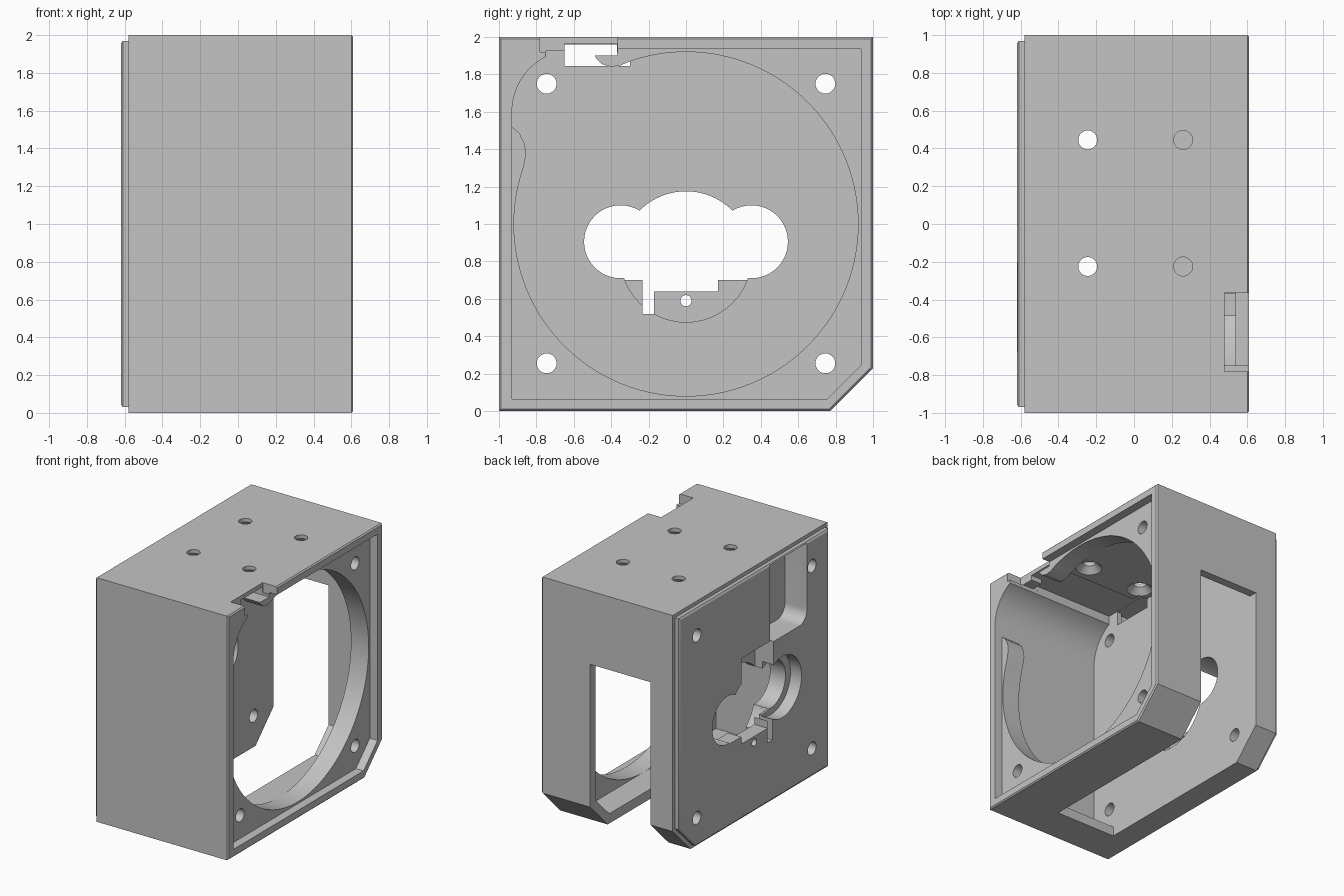
import bpy
import bmesh
from math import sin, cos, radians

cube = bpy.data.objects.get("Cube")
if cube:
    bpy.data.objects.remove(cube, do_unlink=True)

grey = bpy.data.materials.new("plain grey")
grey.use_nodes = True
grey.diffuse_color = (0.55, 0.55, 0.55, 1)
grey.node_tree.nodes["Principled BSDF"].inputs["Base Color"].default_value = (0.55, 0.55, 0.55, 1)


def loft(name, sections):
    """Closed solid through (x, [(y, z), ...]) sections."""
    bm = bmesh.new()
    rings = [[bm.verts.new((x, y, z)) for y, z in pts] for x, pts in sections]
    for a, b in zip(rings, rings[1:]):
        n = len(a)
        for i in range(n):
            bm.faces.new((a[i], a[(i + 1) % n], b[(i + 1) % n], b[i]))
    bm.faces.new(rings[0])
    bm.faces.new(rings[-1])
    bmesh.ops.recalc_face_normals(bm, faces=bm.faces)
    mesh = bpy.data.meshes.new(name)
    bm.to_mesh(mesh)
    bm.free()
    mesh.materials.append(grey)
    obj = bpy.data.objects.new(name, mesh)
    bpy.context.collection.objects.link(obj)
    return obj


def arc(cy, cz, r, a0, a1, n=24):
    angles = [radians(a0 + (a1 - a0) * i / n) for i in range(n + 1)]
    return [(cy + r * cos(a), cz + r * sin(a)) for a in angles]


def outline(d):
    """Square with one cut corner, inset by d."""
    c = 0.414 * d
    return [(-1 + d, d), (0.77 - c, d), (1 - d, 0.23 + c), (1 - d, 2 - d), (-1 + d, 2 - d)]


def cut(cutter):
    cutter.hide_render = True
    mod = housing.modifiers.new("cut", "BOOLEAN")
    mod.operation = "DIFFERENCE"
    mod.solver = "EXACT"
    mod.object = cutter
    bpy.context.view_layer.objects.active = housing
    bpy.ops.object.modifier_apply(modifier=mod.name)
    bpy.data.objects.remove(cutter, do_unlink=True)


def cut_prism(x0, x1, pts):
    cut(loft("cutter", [(x0, pts), (x1, pts)]))


def cut_box(x0, x1, y0, y1, z0, z1):
    cut_prism(x0, x1, [(y0, z0), (y1, z0), (y1, z1), (y0, z1)])


def cut_disc(x0, x1, y, z, r, n=48):
    cut_prism(x0, x1, arc(y, z, r, 0, 360, n)[:-1])


def cut_cone(x, y, z0, z1, r0, r1):
    bpy.ops.mesh.primitive_cone_add(vertices=32, radius1=r0, radius2=r1, depth=z1 - z0,
                                    location=(x, y, (z0 + z1) / 2))
    cut(bpy.context.object)


# Outer shell with the raised lip on one side
housing = loft("housing", [(-0.62, outline(0.045)), (-0.61, outline(0.03)),
                           (-0.58, outline(0.03)), (-0.58, outline(0)),
                           (0.6, outline(0)), (0.61, outline(0.01))])

# Inner chamber with a rounded corner and a cable channel in its ceiling
corner = arc(-0.6, 1.6, 0.33, 117, 180, 16)
cut_prism(-0.38, 0.38, [(-0.93, 0.08), (0.75, 0.08), (0.93, 0.26), (0.93, 1.92),
                        (-0.37, 1.92), (-0.37, 1.965), (-0.75, 1.965)] + corner)

# Recessed seat for the matching lip
cut_prism(0.54, 0.7, [(-0.93, 0.065), (0.755, 0.065), (0.935, 0.245), (0.935, 1.935),
                      (-0.75, 1.935)] + corner)

# Large round opening that widens into the rounded corner
cut_prism(0.3, 0.6, arc(0, 1, 0.92, -199, 109, 96)
          + [(-0.35, 1.848), (-0.4, 1.84), (-0.45, 1.855), (-0.48, 1.885), (-0.5, 1.925),
             (-0.75, 1.925)] + corner
          + [(-0.93, 1.52), (-0.89, 1.485), (-0.863, 1.43), (-0.855, 1.37)])

# Cable notch at the top edge
cut_box(0.3, 0.6, -0.65, -0.37, 1.9, 1.965)
cut_box(0.48, 0.7, -0.78, -0.365, 1.92, 2.1)

# Slot through the floor and the back
cut_box(-0.38, 0.17, -0.7, 1.1, -0.1, 1.4)

# Central motor cutout: two side lobes, a round middle and a stepped shelf
for side in (-1, 1):
    cut_disc(-0.7, -0.3, side * 0.35, 0.905, 0.195)
cut_prism(-0.7, -0.3, arc(0, 0.825, 0.35, -21, 201, 40))
cut_box(-0.7, -0.3, -0.17, 0.17, 0.64, 0.8)
cut_box(-0.7, -0.3, -0.232, -0.172, 0.52, 0.78)
cut_disc(-0.5, -0.3, 0, 0.825, 0.35)
cut_disc(-0.7, -0.52, -0.36, 0.905, 0.25)
cut_disc(-0.7, -0.3, 0, 0.59, 0.03, 20)

# Outer cable recess, its neck and the passage inside
recess = [(-0.2, 1.96), (-0.68, 1.96)] + arc(-0.58, 1.42, 0.1, 180, 270, 8) + [(-0.2, 1.32)]
cut_prism(-0.7, -0.42, recess)
cut_box(-0.7, -0.45, -0.25, 0.17, 1.05, 1.34)
cut_box(-0.5, -0.3, -0.65, -0.3, 1.845, 1.96)

# Corner screw holes through both side walls
for y in (-0.745, 0.745):
    for z in (0.255, 1.75):
        cut_disc(-0.7, 0.7, y, z, 0.053, 28)

# Countersunk holes in the top
for x in (-0.245, 0.26):
    for y in (-0.225, 0.445):
        cut_cone(x, y, 1.8, 2.1, 0.05, 0.05)
        cut_cone(x, y, 1.91, 1.97, 0.11, 0.05)

bpy.ops.object.select_all(action="DESELECT")
housing.select_set(True)
bpy.context.view_layer.objects.active = housing
bpy.ops.object.shade_smooth_by_angle(angle=radians(25))
